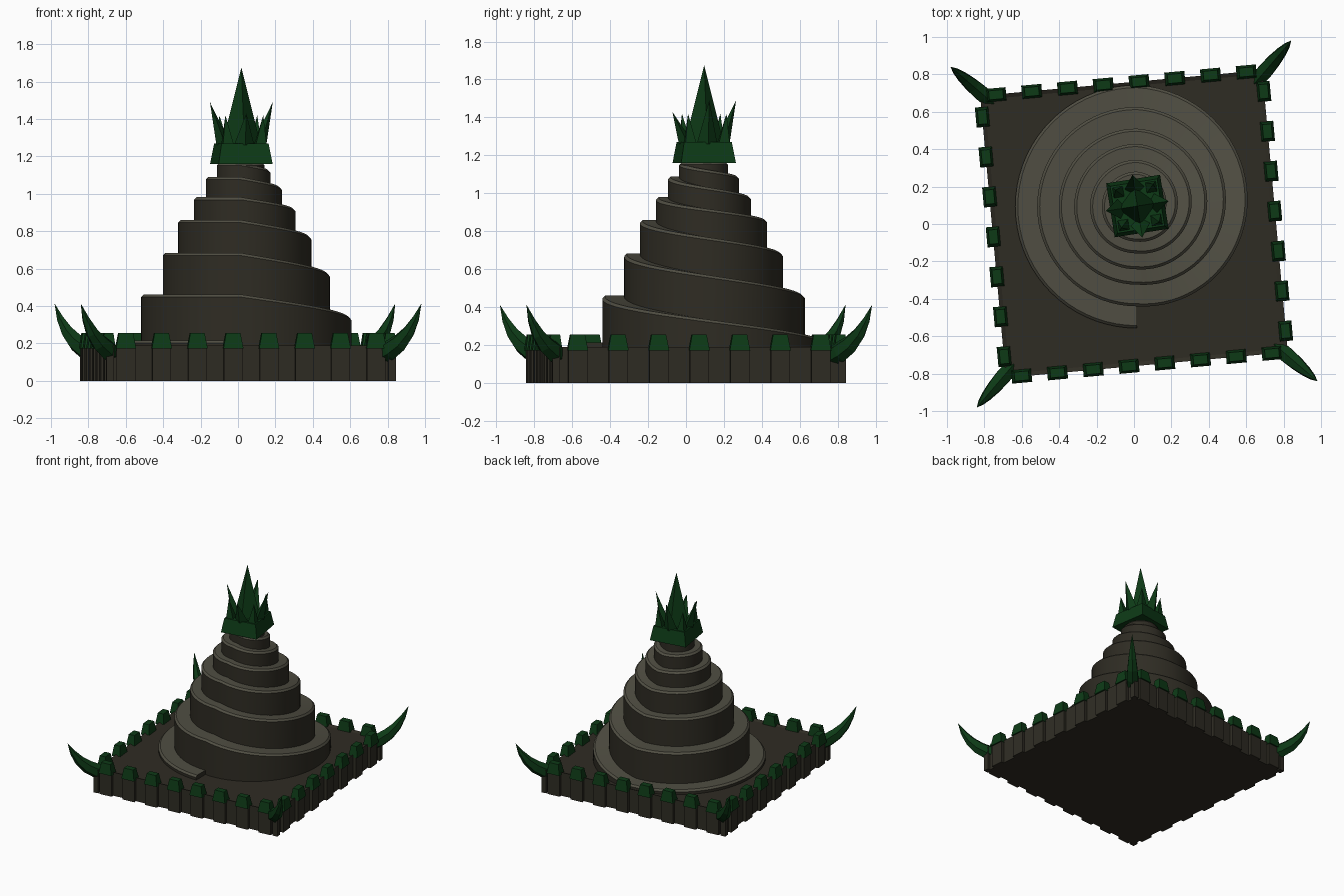
import bpy, bmesh, math
from mathutils import Vector, Matrix

cube = bpy.data.objects.get("Cube")
if cube:
    bpy.data.objects.remove(cube)


def material(name, rgb):
    m = bpy.data.materials.new(name)
    m.use_nodes = True
    m.diffuse_color = (*rgb, 1)
    bsdf = m.node_tree.nodes["Principled BSDF"]
    bsdf.inputs["Base Color"].default_value = (*rgb, 1)
    bsdf.inputs["Roughness"].default_value = 0.9
    return m


STONE = material("dark stone", (0.028, 0.025, 0.017))
LEDGE = material("pale stone", (0.080, 0.076, 0.055))
GREEN = material("dark green", (0.004, 0.042, 0.008))

BASE_TURN = math.radians(5.2)
CROWN_TURN = math.radians(9)
CENTRE = Vector((0.015, 0.093, 0))     # tower axis


def finish(name, bm, mats, turn=0.0, loc=(0, 0, 0), smooth=False):
    bmesh.ops.recalc_face_normals(bm, faces=bm.faces)
    mesh = bpy.data.meshes.new(name)
    bm.to_mesh(mesh)
    bm.free()
    for m in mats:
        mesh.materials.append(m)
    ob = bpy.data.objects.new(name, mesh)
    ob.location = loc
    ob.rotation_euler.z = turn
    bpy.context.collection.objects.link(ob)
    if smooth:
        bpy.ops.object.select_all(action='DESELECT')
        ob.select_set(True)
        bpy.context.view_layer.objects.active = ob
        bpy.ops.object.shade_smooth_by_angle(angle=math.radians(30))
    return ob


def block(bm, z0, z1, low, high, place=Matrix()):
    """Box that tapers from half sizes low to half sizes high."""
    made = bmesh.ops.create_cube(bm, size=2)["verts"]
    for v in made:
        h, z = (high, z1) if v.co.z > 0 else (low, z0)
        v.co = place @ Vector((v.co.x * h[0], v.co.y * h[1], z))
    return made


def spike(bm, base, tip, width, depth, turn):
    """Four-sided pyramid leaning from base to tip."""
    rot = Matrix.Rotation(turn, 3, 'Z')
    ring = [bm.verts.new(Vector(base) + rot @ Vector(p)) for p in
            ((width, 0, 0), (0, depth, 0), (-width, 0, 0), (0, -depth, 0))]
    top = bm.verts.new(tip)
    bm.faces.new(ring)
    for i in range(4):
        bm.faces.new((ring[i], ring[(i + 1) % 4], top))


# Square base with a slightly sunken floor
bm = bmesh.new()
block(bm, 0, 0.19, (0.757, 0.757), (0.757, 0.757))
bm.normal_update()
top = [f for f in bm.faces if f.normal.z > 0.9]
bmesh.ops.inset_region(bm, faces=top, thickness=0.03)
bmesh.ops.translate(bm, verts=top[0].verts, vec=(0, 0, -0.01))
finish("base", bm, [STONE], BASE_TURN)

# Wall ribs with a merlon on each
ribs, merlons = bmesh.new(), bmesh.new()
for side in range(4):
    count, reach = (8, 0.672) if side % 2 == 0 else (7, 0.643)
    turn = Matrix.Rotation(side * math.pi / 2, 4, 'Z')
    for i in range(count):
        x = reach * (2 * i / (count - 1) - 1)
        place = turn @ Matrix.Translation((x, -0.755, 0))
        block(ribs, 0, 0.188, (0.05, 0.025), (0.05, 0.025), place)
        block(merlons, 0.172, 0.257, (0.054, 0.036), (0.038, 0.024), place)
for sx in (-1, 1):
    for sy in (-1, 1):
        block(ribs, 0, 0.188, (0.02, 0.02), (0.02, 0.02),
              Matrix.Translation((sx * 0.757, sy * 0.757, 0)))
finish("wall_ribs", ribs, [STONE], BASE_TURN)
finish("merlons", merlons, [GREEN], BASE_TURN)

# Curved horns on the corners: (distance out, height, radius)
HORN = [(0.99, 0.13, 0.045), (1.07, 0.165, 0.056), (1.14, 0.205, 0.05),
        (1.20, 0.26, 0.038), (1.25, 0.33, 0.022), (1.29, 0.41, 0.001)]
bm = bmesh.new()
for c in range(4):
    a = math.radians(49.4 + 90 * c)
    out, side = Vector((math.cos(a), math.sin(a), 0)), Vector((-math.sin(a), math.cos(a), 0))
    rings = []
    for i, (d, z, r) in enumerate(HORN):
        p, q = HORN[max(i - 1, 0)], HORN[min(i + 1, len(HORN) - 1)]
        along = (out * (q[0] - p[0]) + Vector((0, 0, q[1] - p[1]))).normalized()
        up = along.cross(side)
        mid = out * d + Vector((0, 0, z))
        rings.append([bm.verts.new(mid + r * (math.cos(k * math.pi / 3) * up
                                              + 0.85 * math.sin(k * math.pi / 3) * side))
                      for k in range(6)])
    for lo, hi in zip(rings, rings[1:]):
        for k in range(6):
            bm.faces.new((lo[k], lo[(k + 1) % 6], hi[(k + 1) % 6], hi[k]))
    bm.faces.new(rings[0])
    bm.faces.new(rings[-1])
finish("corner_horns", bm, [GREEN])

# Spiral tower: each lap is level for half a turn, then ramps up to the next
RADII = [0.65, 0.533, 0.417, 0.335, 0.25, 0.187, 0.128, 0.128]
LEVELS = [0.215, 0.462, 0.684, 0.86, 0.982, 1.09, 1.165, 1.165]


def along_spiral(values, t):
    k = min(int(t), len(values) - 2)
    f = min(max((t - k) * 2 - 1, 0), 1)
    return values[k] + (values[k + 1] - values[k]) * f


STEPS, LAPS, BEVEL = 72, 7, 0.014
bm = bmesh.new()
rows = []
for i in range(STEPS * LAPS + 1):
    t = i / STEPS
    a = -math.pi / 2 - t * math.tau
    r, z = along_spiral(RADII, t), along_spiral(LEVELS, t)
    foot = along_spiral(LEVELS, t - 1) - 0.03 if t >= 1 else 0.17
    inner = along_spiral(RADII, t + 1) - 0.01 if t < LAPS - 1 else 0.002
    section = ((r, foot), (r, z - BEVEL), (r - BEVEL, z), (inner, z), (inner, foot))
    rows.append([bm.verts.new((d * math.cos(a), d * math.sin(a), h)) for d, h in section])
for lo, hi in zip(rows, rows[1:]):
    for k in range(5):
        f = bm.faces.new((lo[k], lo[(k + 1) % 5], hi[(k + 1) % 5], hi[k]))
        f.material_index = 1 if k in (1, 2) else 0
bm.faces.new(rows[0])
bm.faces.new(rows[-1])
finish("spiral_tower", bm, [STONE, LEDGE], loc=CENTRE, smooth=True)

# Crown: tapered block, tall middle spike, leaning side spikes, short corner spikes
bm = bmesh.new()
block(bm, 1.16, 1.27, (0.146, 0.146), (0.127, 0.127))
spike(bm, (0, 0, 1.26), (0, 0, 1.675), 0.105, 0.105, 0)
for k in range(4):
    a = k * math.pi / 2
    c, s = math.cos(a), math.sin(a)
    height = 1.43 if k == 3 else 1.49
    spike(bm, (0.095 * c, 0.095 * s, 1.26), (0.17 * c, 0.17 * s, height), 0.04, 0.055, a)
    d = a + math.pi / 4
    c, s = math.cos(d), math.sin(d)
    spike(bm, (0.125 * c, 0.125 * s, 1.26), (0.145 * c, 0.145 * s, 1.42), 0.042, 0.042, d)
finish("crown", bm, [GREEN], CROWN_TURN, CENTRE + Vector((0.003, 0.003, 0)))
